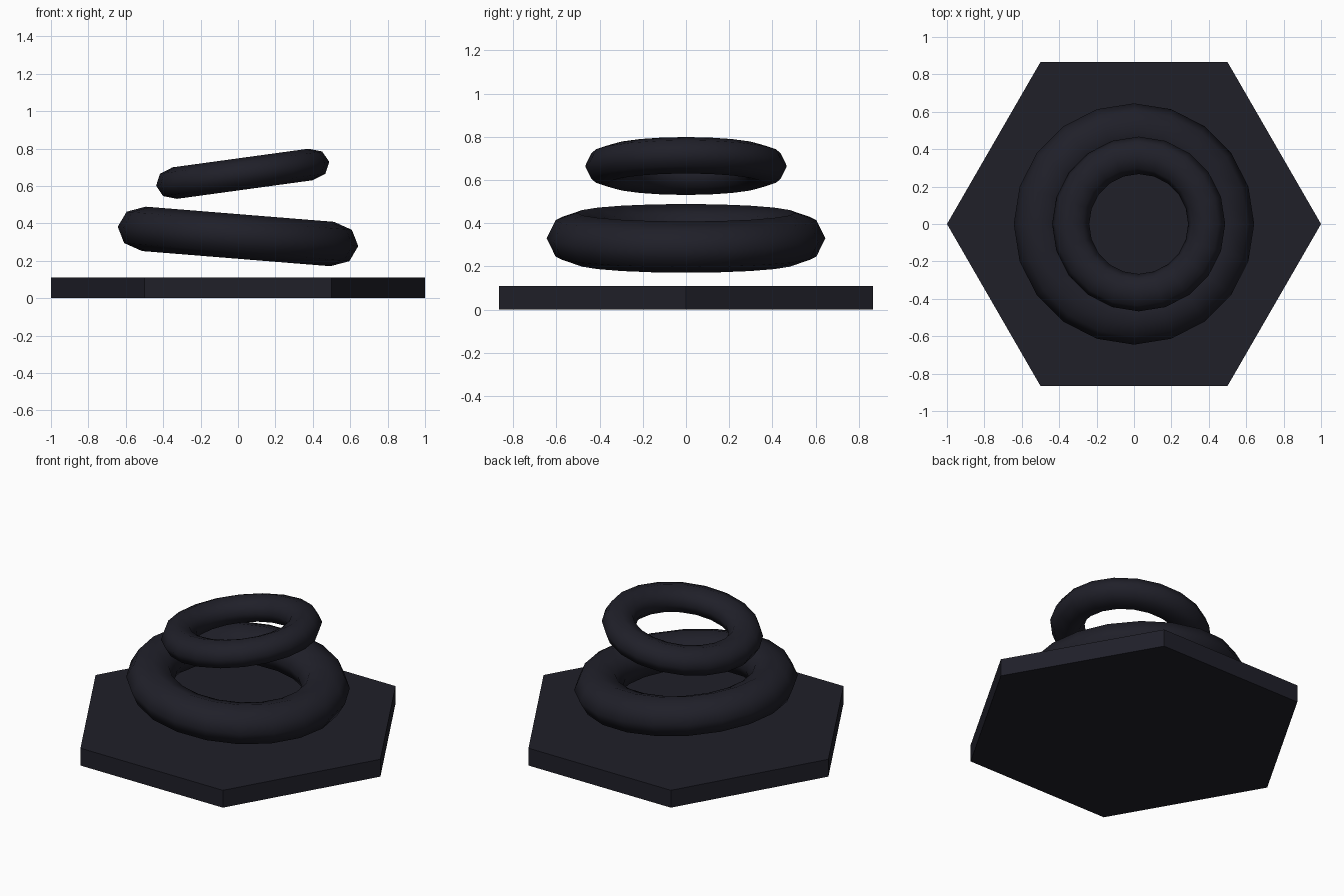
import bpy
from math import radians

if "Cube" in bpy.data.objects:
    bpy.data.objects.remove(bpy.data.objects["Cube"])

mat = bpy.data.materials.new("dark_slate")
mat.diffuse_color = (0.014, 0.014, 0.022, 1)
mat.use_nodes = True
mat.node_tree.nodes["Principled BSDF"].inputs["Base Color"].default_value = mat.diffuse_color

def finish(name):
    ob = bpy.context.object
    ob.name = name
    ob.data.materials.append(mat)
    return ob

# Flattened, tilted ring
def ring(name, loc, major, minor, tilt):
    bpy.ops.mesh.primitive_torus_add(major_radius=major, minor_radius=minor,
                                     major_segments=20, minor_segments=8,
                                     location=loc, rotation=(0, radians(tilt), 0))
    ob = finish(name)
    ob.scale.z = 0.85
    bpy.ops.object.shade_smooth()

# Hexagonal base plate with corners on the x axis
bpy.ops.mesh.primitive_cylinder_add(vertices=6, radius=1, depth=0.11,
                                    location=(0, 0, 0.055), rotation=(0, 0, radians(30)))
finish("base_plate")

# Two floating rings tilted opposite ways
ring("lower_ring", (0, 0, 0.33), 0.505, 0.14, 4.6)
ring("upper_ring", (0.025, 0, 0.665), 0.367, 0.1, -7.8)
